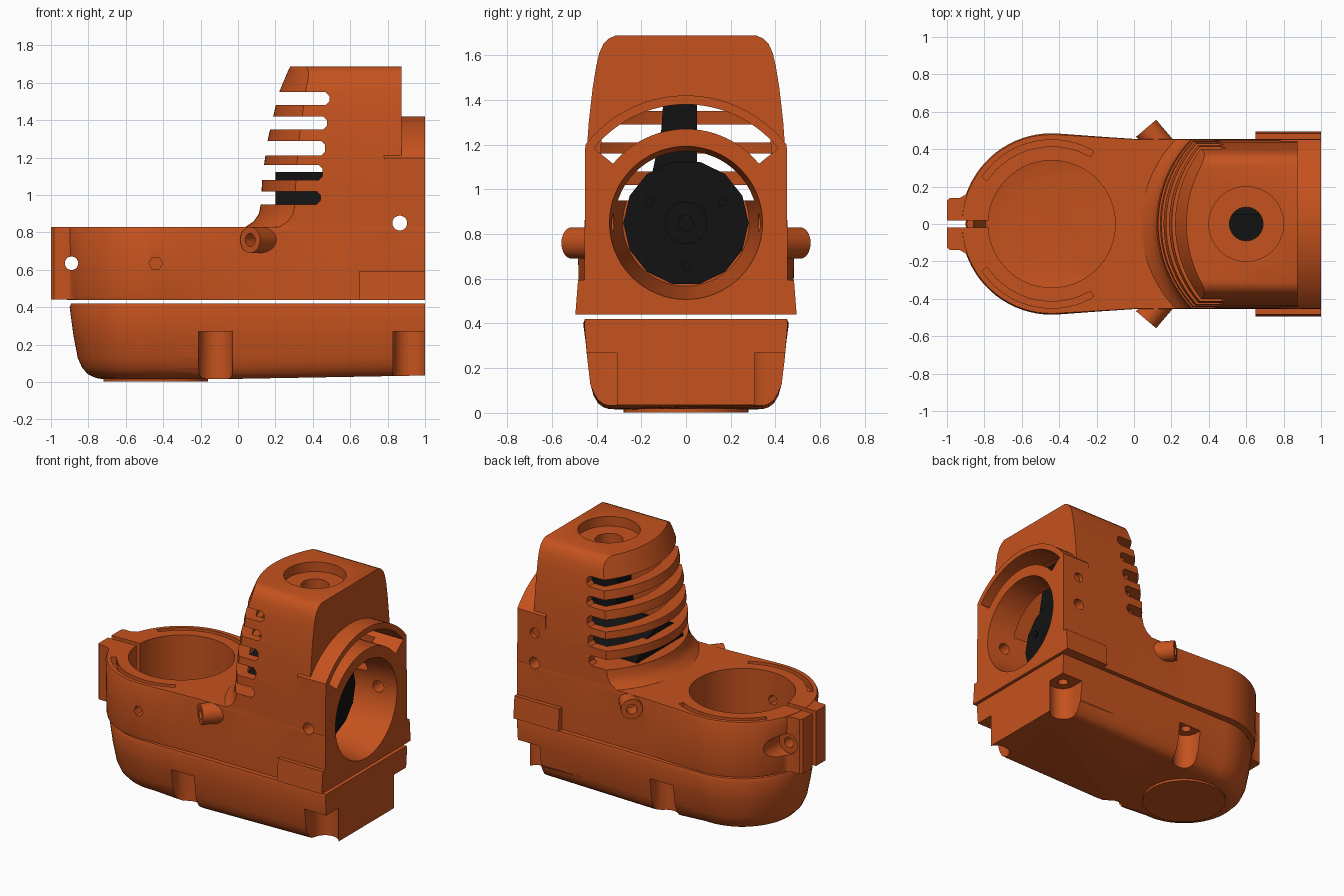
import bpy, bmesh
from math import sin, cos, pi, radians, sqrt, atan2
from mathutils import Vector, Matrix

if "Cube" in bpy.data.objects:
    bpy.data.objects.remove(bpy.data.objects["Cube"])


def material(name, rgb):
    m = bpy.data.materials.new(name)
    m.diffuse_color = (*rgb, 1)
    m.use_nodes = True
    m.node_tree.nodes["Principled BSDF"].inputs["Base Color"].default_value = m.diffuse_color
    return m


ORANGE = material("orange_plastic", (0.56, 0.085, 0.013))
BLACK = material("black_plastic", (0.006, 0.006, 0.006))


def loft(name, rings, mat=ORANGE):
    """Skin a stack of equal-length rings and cap both ends."""
    bm = bmesh.new()
    vs = [[bm.verts.new(p) for p in r] for r in rings]
    n = len(rings[0])
    for a, b in zip(vs, vs[1:]):
        for i in range(n):
            j = (i + 1) % n
            bm.faces.new((a[i], a[j], b[j], b[i]))
    bm.faces.new(vs[0])
    bm.faces.new(vs[-1])
    bmesh.ops.recalc_face_normals(bm, faces=bm.faces)
    me = bpy.data.meshes.new(name)
    bm.to_mesh(me)
    bm.free()
    me.materials.append(mat)
    ob = bpy.data.objects.new(name, me)
    bpy.context.collection.objects.link(ob)
    return ob


def prism(name, pts, axis, lo, hi, mat=ORANGE):
    """Extrude a 2D profile along an axis (remaining axes in x, y, z order)."""
    def at(p, d):
        c = list(p)
        c.insert("xyz".index(axis), d)
        return c
    return loft(name, [[at(p, lo) for p in pts], [at(p, hi) for p in pts]], mat)


def box(name, x0, x1, y0, y1, z0, z1):
    return prism(name, [(x0, y0), (x1, y0), (x1, y1), (x0, y1)], "z", z0, z1)


def rod(name, a, b, r, r2=None, n=32, mat=ORANGE):
    """Cylinder or cone between two points."""
    a, b = Vector(a), Vector(b)
    q = (b - a).to_track_quat("Z", "Y")
    def ring(c, rad):
        return [c + q @ Vector((rad * cos(2 * pi * i / n), rad * sin(2 * pi * i / n), 0)) for i in range(n)]
    return loft(name, [ring(a, r), ring(b, r if r2 is None else r2)], mat)


def sector(cx, cy, r0, r1, a0, a1, n=24):
    """Profile of a ring segment."""
    ang = [radians(a0 + (a1 - a0) * i / n) for i in range(n + 1)]
    return ([(cx + r1 * cos(a), cy + r1 * sin(a)) for a in ang]
            + [(cx + r0 * cos(a), cy + r0 * sin(a)) for a in reversed(ang)])


def boolean(target, tools, op):
    for t in tools:
        mod = target.modifiers.new("bool", "BOOLEAN")
        mod.operation, mod.object, mod.solver = op, t, "EXACT"
        dg = bpy.context.evaluated_depsgraph_get()
        me = bpy.data.meshes.new_from_object(target.evaluated_get(dg))
        target.modifiers.clear()
        target.data = me
        bpy.data.objects.remove(t)


def smooth(ob, angle=30):
    bpy.ops.object.select_all(action="DESELECT")
    ob.select_set(True)
    bpy.context.view_layer.objects.active = ob
    bpy.ops.object.shade_smooth_by_angle(angle=radians(angle))


def plan(z, r, w, x_end=1.0, tilt=0.0):
    """Rounded-nose outline: an arc around the clamp centre, straight to the back."""
    half = [(x_end, w), (0.5, w), (0, w), (-0.2, w + (r - w) * 0.45)]
    half += [(-0.44 + r * cos(a), r * sin(a)) for a in [radians(85 + 95 * i / 20) for i in range(21)]]
    pts = half + [(x, -y) for x, y in reversed(half[:-1])]
    return [(x, y, z + tilt * max(0, x + 0.12)) for x, y in pts]


# Lower cover: rounded tub with a hollow inside
levels = [(0.015, 0.18), (0.022, 0.14), (0.04, 0.10), (0.075, 0.067), (0.13, 0.043),
          (0.25, 0.02), (0.40, 0.0), (0.42, 0.008)]
def tub(name, inset, z_min, x_end):
    return loft(name, [plan(max(z, z_min + i * 0.004), 0.46 - d - inset, 0.455 - 0.62 * d - inset,
                            x_end, 0.018 if z < 0.1 else 0) for i, (z, d) in enumerate(levels)])
cover = tub("lower_cover", 0, 0, 1.0)
hollow = tub("hollow", 0.04, 0.06, 0.95)
for v in hollow.data.vertices:
    if v.co.z > 0.41:
        v.co.z = 0.5
cuts = [hollow]
# Round foot pad and screw pockets
boolean(cover, [rod("pad", (-0.44, 0, 0.002), (-0.44, 0, 0.03), 0.28, n=48)], "UNION")
screw_walls = []
for s in (-1, 1):
    for x, y, x1 in ((-0.12, 0.40, -0.03), (0.92, 0.35, 1.2)):
        screw_walls.append(rod("boss", (x, s * y, 0.05), (x, s * y, 0.415), 0.115))
        screw_walls[-1].data.transform(Matrix.Identity(4))
        ys = sorted((s * y, s * 0.7))
        cuts += [rod("pocket", (x, s * y, -0.1), (x, s * y, 0.27), 0.09),
                 box("pocket_open", x - 0.09, x1, ys[0], ys[1], -0.1, 0.27),
                 rod("screw_hole", (x, s * (y + 0.0), 0.2), (x, s * y, 0.33), 0.035, n=16)]
boolean(cover, cuts[:1], "DIFFERENCE")
inner = tub("inner_limit", 0.005, 0, 0.995)
for i, b in enumerate(screw_walls):
    lim = inner.copy()
    lim.data = inner.data.copy()
    bpy.context.collection.objects.link(lim)
    boolean(b, [lim], "INTERSECT")
bpy.data.objects.remove(inner)
boolean(cover, screw_walls, "UNION")
boolean(cover, cuts[1:], "DIFFERENCE")
smooth(cover)


# Housing: base, finned tower and collar
def tower_ring(z, xf, w, xb, r=0.65, n=28):
    ys = [w * (2 * i / n - 1) for i in range(n + 1)]
    return [(xf + r - sqrt(r * r - y * y), y, z) for y in ys] + [(xb, w, z), (xb, -w, z)]

housing = loft("housing", [plan(0.44, 0.475, 0.455), plan(0.46, 0.48, 0.455),
                           plan(0.815, 0.485, 0.455), plan(0.83, 0.478, 0.453)])
tower = loft("tower", [tower_ring(z, xf, w, 0.875) for z, xf, w in (
    (0.78, 0.03, 0.45), (0.83, 0.04, 0.453), (0.86, 0.085, 0.453), (0.90, 0.112, 0.452), (0.95, 0.122, 0.452),
    (1.1, 0.13, 0.449), (1.3, 0.16, 0.435), (1.45, 0.195, 0.418), (1.55, 0.22, 0.402), (1.61, 0.245, 0.388),
    (1.65, 0.262, 0.370), (1.675, 0.273, 0.345), (1.688, 0.28, 0.315))])
a = atan2(0.35, 0.452)
collar_pts = [(0.57 * cos(t), 0.85 + 0.57 * sin(t)) for t in [a + (pi - 2 * a) * i / 28 for i in range(29)]]
collar = prism("collar", [(0.452, 0.6)] + collar_pts + [(-0.452, 0.6)], "x", 0.78, 1.0)
tab_half = [(-1, 0.125), (-0.985, 0.14), (-0.93, 0.14), (-0.895, 0.16), (-0.865, 0.215), (-0.75, 0.2)]
tabs = prism("tabs", tab_half + [(x, -y) for x, y in reversed(tab_half)], "z", 0.442, 0.828)
adds = [tower, collar, tabs]
for s in (-1, 1):
    # Back lips and angled side bosses
    adds.append(prism("lip", [(s * 0.40, 0.44), (s * 0.495, 0.44), (s * 0.483, 0.595), (s * 0.40, 0.595)],
                      "x", 0.65, 1.0))
    adds.append(rod("boss", (0.22, s * 0.33, 0.76), (0.065, s * 0.512, 0.76), 0.07))
boolean(housing, adds, "UNION")

# Openings: cavity, fin slots, bores, holes
cuts = [loft("cavity", [tower_ring(z, xf, w, 0.8) for z, xf, w in (
    (0.95, 0.205, 0.39), (1.3, 0.245, 0.375), (1.55, 0.30, 0.345))])]
for i, (z0, z1) in enumerate(((0.95, 1.02), (1.08, 1.16), (1.21, 1.29), (1.35, 1.42), (1.48, 1.55))):
    xe, c = 0.44 + 0.012 * i, 0.02
    cuts.append(prism("slot", [(-0.3, z0), (xe - c, z0), (xe, z0 + c), (xe, z1 - c), (xe - c, z1), (-0.3, z1)],
                      "y", -0.6, 0.6))
cuts += [
    rod("clamp_bore", (-0.44, 0, 0.3), (-0.44, 0, 1.0), 0.34, n=64),
    box("clamp_slit", -1.2, -0.7, -0.02, 0.02, 0.3, 1.0),
    rod("clamp_screw", (-0.89, -0.5, 0.635), (-0.89, 0.5, 0.635), 0.036, n=20),
    rod("clamp_counterbore", (-0.89, 0.125, 0.635), (-0.89, 0.5, 0.635), 0.075, n=24),
    rod("motor_bore", (0.45, 0, 0.85), (1.005, 0, 0.85), 0.283, 0.343, n=64),
    prism("visor_opening", sector(0, 0.85, 0.42, 0.53, 39, 141), "x", 0.7, 1.1),
    rod("cross_hole", (0.865, -0.6, 0.85), (0.865, 0.6, 0.85), 0.04, n=20),
    rod("small_hole", (0.865, 0.42, 1.06), (0.865, 0.6, 1.06), 0.035, n=16),
    rod("set_screw", (-0.44, -0.6, 0.635), (-0.44, -0.3, 0.635), 0.036, n=6),
    rod("top_recess", (0.6, 0, 1.62), (0.6, 0, 1.8), 0.2, n=40),
    rod("top_hole", (0.6, 0, 1.5), (0.6, 0, 1.7), 0.09),
]
for s in (-1, 1):
    cuts.append(prism("rim_groove", sector(-0.44, 0, 0.415, 0.45, s * 60, s * 146), "z", 0.78, 0.9))
    cuts.append(rod("boss_hole", (0.13, s * 0.436, 0.76), (0.0, s * 0.588, 0.76), 0.035, n=16))
boolean(housing, cuts, "DIFFERENCE")
smooth(housing)

# Black motor with end hub, screws and upright stem
motor = rod("motor", (0.2, 0, 0.85), (0.72, 0, 0.85), 0.28, n=14, mat=BLACK)
hub = rod("motor_hub", (0.7, 0, 0.85), (0.735, 0, 0.85), 0.095, n=24, mat=BLACK)
shaft = rod("motor_shaft", (0.7, 0, 0.85), (0.75, 0, 0.85), 0.035, n=16, mat=BLACK)
for k in range(3):
    t = radians(-90 + 120 * k)
    rod("motor_screw", (0.71, 0.19 * cos(t), 0.85 + 0.19 * sin(t)),
        (0.73, 0.19 * cos(t), 0.85 + 0.19 * sin(t)), 0.02, n=8, mat=BLACK)
prism("motor_stem", [(-0.16, 1.03), (-0.11, 1.27), (-0.1, 1.42), (0.05, 1.42), (0.05, 1.03)],
      "x", 0.5, 0.71, BLACK)
for ob in (hub, shaft):
    smooth(ob)
